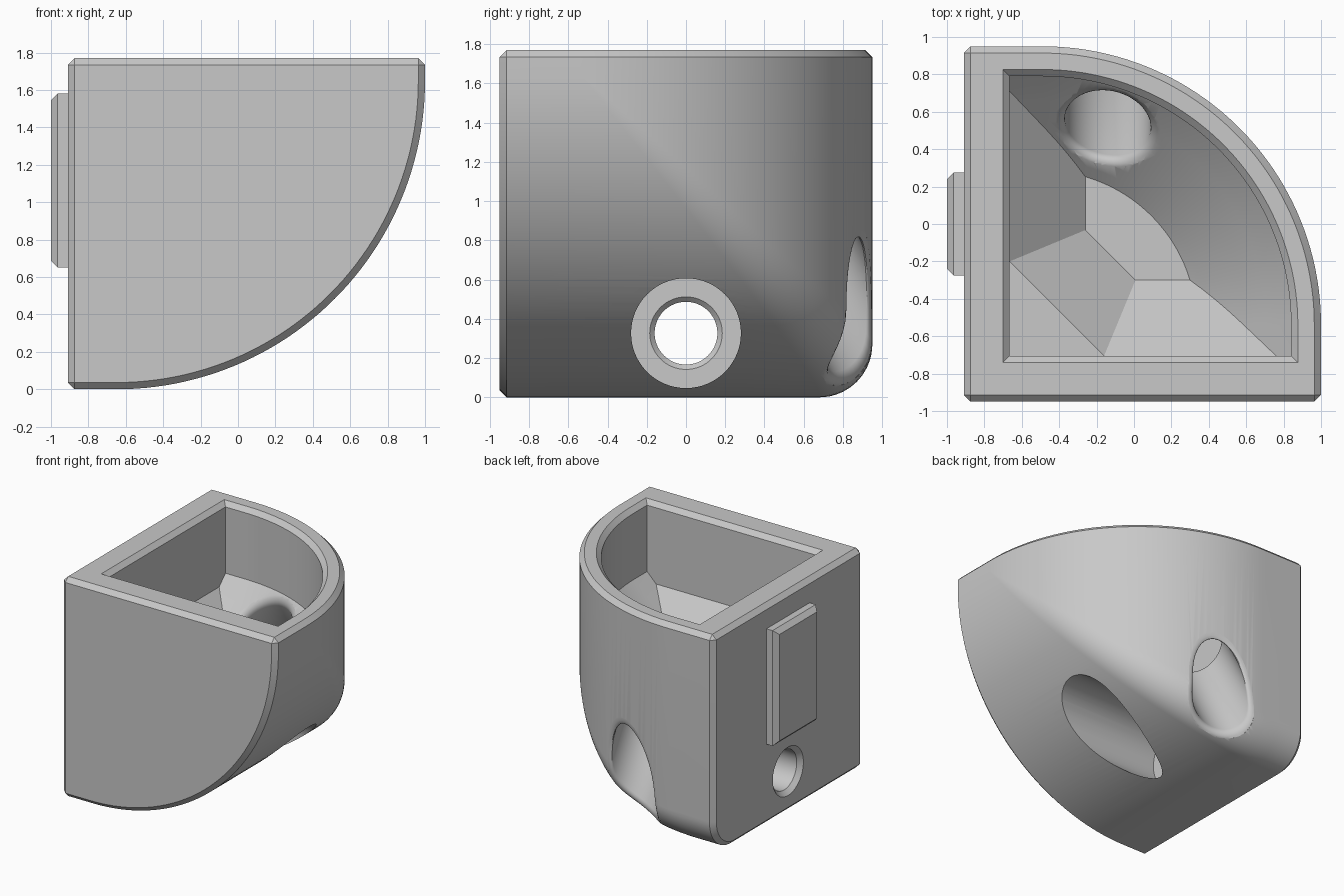
import bpy
import bmesh
from math import sin, cos, acos, asin, pi, radians, sqrt
from mathutils import Vector
from mathutils.bvhtree import BVHTree

cube = bpy.data.objects.get("Cube")
if cube:
    bpy.data.objects.remove(cube, do_unlink=True)

# Shared dimensions
LEFT, FRONT, BACK, TOP = -0.91, -0.95, 0.95, 1.77
BACK_R, BASE_R = 1.49, 1.65          # radii of the back and underside curves
CX, CY = 1 - BACK_R, BACK - BACK_R   # centre of the back curve
FILLET, CHAMFER = 0.27, 0.036

grey = bpy.data.materials.new("plain grey")
grey.use_nodes = True
grey.diffuse_color = (0.58, 0.58, 0.58, 1)
grey.node_tree.nodes["Principled BSDF"].inputs["Base Color"].default_value = grey.diffuse_color


def make_object(name, bm):
    bmesh.ops.recalc_face_normals(bm, faces=bm.faces[:])
    mesh = bpy.data.meshes.new(name)
    bm.to_mesh(mesh)
    bm.free()
    mesh.materials.append(grey)
    obj = bpy.data.objects.new(name, mesh)
    bpy.context.collection.objects.link(obj)
    return obj


def loft(rings):
    """Skin a list of equal closed rings and cap both ends."""
    bm = bmesh.new()
    rows = [[bm.verts.new(p) for p in ring] for ring in rings]
    n = len(rows[0])
    for a, b in zip(rows, rows[1:]):
        for i in range(n):
            j = (i + 1) % n
            bm.faces.new((a[i], a[j], b[j], b[i]))
    bm.faces.new(rows[0])
    bm.faces.new(rows[-1])
    bmesh.ops.remove_doubles(bm, verts=bm.verts[:], dist=1e-5)
    return bm


def activate(obj):
    bpy.ops.object.select_all(action='DESELECT')
    obj.select_set(True)
    bpy.context.view_layer.objects.active = obj


def cut(target, cutter):
    cutter.hide_render = True
    mod = target.modifiers.new("cut", 'BOOLEAN')
    mod.operation = 'DIFFERENCE'
    mod.solver = 'EXACT'
    mod.object = cutter
    activate(target)
    bpy.ops.object.modifier_apply(modifier=mod.name)
    bpy.data.objects.remove(cutter, do_unlink=True)


# Body: two crossing quarter cylinders with a rolling fillet between them
def body_ring(t):
    down = Vector((cos(t), 0, -sin(t)))
    x = 1 - BASE_R + (BASE_R - FILLET) * cos(t)
    u = acos(max(0, min(1, (x - CX) / (BACK_R - FILLET))))
    back = Vector((cos(u), sin(u), 0))
    centre = Vector((x, CY + (BACK_R - FILLET) * sin(u),
                     BASE_R - (BASE_R - FILLET) * sin(t)))
    arc = [centre + FILLET * down.lerp(back, k / 12).normalized() for k in range(13)]
    first, last = arc[0], arc[-1]
    return [Vector((first.x, FRONT, first.z))] + arc + [
        Vector((last.x, last.y, TOP)), Vector((last.x, FRONT, TOP))]


rings = [body_ring(pi / 2 * i / 48) for i in range(49)]
rings.append([Vector((LEFT, p.y, p.z)) for p in rings[-1]])
bm = loft(rings)
bmesh.ops.recalc_face_normals(bm, faces=bm.faces[:])
bmesh.ops.dissolve_limit(bm, angle_limit=radians(0.2), verts=bm.verts[:], edges=bm.edges[:])
sharp = [e for e in bm.edges if e.calc_face_angle(0) > radians(40)]
bmesh.ops.bevel(bm, geom=sharp, offset=CHAMFER, offset_type='OFFSET', segments=1,
                profile=0.5, affect='EDGES', clamp_overlap=False)
body = make_object("body", bm)


# Cavity: straight upper pocket, then a tapered hopper with a cut corner
def section(inset, radius, z, corner_cut=False):
    x0, y0 = -0.665 + inset, -0.705 + inset
    start = max(0, asin((y0 - CY) / radius))
    end = min(pi / 2, acos((x0 - CX) / radius))
    pts = [(CX + radius * cos(start), y0, z)]
    for i in range(49):
        a = start + (end - start) * i / 48
        pts.append((CX + radius * cos(a), CY + radius * sin(a), z))
    pts.append((x0, CY + radius * sin(end), z))
    if corner_cut:
        d = -0.865 + inset * sqrt(2)
        return pts + [(x0, d - x0, z), (d - y0, y0, z)]
    return pts + [(x0, y0, z)]


WALL_R, LEDGE_R, FLOOR_R = 1.33, 1.25, 0.825
LEDGE, FLOOR = 1.12, 0.72
pocket = [section(0, LEDGE_R, LEDGE), section(0, WALL_R, LEDGE + 0.08),
          section(0, WALL_R, TOP - CHAMFER), section(-0.066, WALL_R + 0.066, TOP + 0.03)]
cut(body, make_object("pocket_cutter", loft(pocket)))

hopper = []
for i in range(9):
    k = i / 8
    hopper.append(section(0.405 * (1 - k), FLOOR_R + (LEDGE_R - FLOOR_R) * k,
                          FLOOR + (LEDGE - FLOOR) * k, True))
hopper.append(section(0.02, LEDGE_R - 0.04, LEDGE + 0.1, True))
cut(body, make_object("hopper_cutter", loft(hopper)))

# Screw hole through the left wall, with a wide bore from the curved side
profile = [(-0.95, 0.235), (-0.875, 0.16), (-0.455, 0.16), (-0.43, 0.185),
           (-0.43, 0.28), (1.2, 0.28)]
screw = [[(x, r * cos(a), 0.327 + r * sin(a)) for a in (2 * pi * i / 64 for i in range(64))]
         for x, r in profile]
cut(body, make_object("screw_hole_cutter", loft(screw)))

# Slanted cable hole from the back into the cavity, with rounded rims
axis = Vector((0, -0.48, 0.877)).normalized()
side, up = Vector((1, 0, 0)), Vector((0, 0.877, 0.48)).normalized()
middle = Vector((-0.14, 0.49, 1.05))
HOLE, RIM, RIM_START = 0.23, 0.06, 0.3
tree = BVHTree.FromObject(body, bpy.context.evaluated_depsgraph_get())


def hole_ring(origin, radius):
    return [origin + radius * (cos(a) * side + sin(a) * up)
            for a in (2 * pi * i / 48 for i in range(48))]


def flare(origin, direction):
    """Flat ring in the open, then rings that round over the surface."""
    out = [hole_ring(origin, HOLE + RIM * (1 - sin(RIM_START)))]
    for i in range(6):
        a = RIM_START + (pi / 2 - RIM_START) * i / 5
        ring = []
        for p in hole_ring(origin, HOLE + RIM * (1 - sin(a))):
            hit = tree.ray_cast(p, direction)[0]
            if hit is None:
                hit = p + direction
            ring.append(hit + direction * RIM * (cos(RIM_START) - cos(a)))
        out.append(ring)
    return out


outer = flare(middle - 1.6 * axis, axis)
inner = flare(middle + 0.3 * axis, -axis)
cut(body, make_object("cable_hole_cutter", loft(outer + inner[::-1])))

# Raised key plate on the left wall
bm = bmesh.new()
bmesh.ops.create_cube(bm, size=1)
for v in bm.verts:
    v.co = Vector((-0.945 + v.co.x * 0.11, v.co.y * 0.55, 1.115 + v.co.z * 0.93))
rim = [e for e in bm.edges if all(v.co.x < -0.95 for v in e.verts)]
bmesh.ops.bevel(bm, geom=rim, offset=CHAMFER, offset_type='OFFSET', segments=1,
                profile=0.5, affect='EDGES')
make_object("key_plate", bm)

# Smooth curves, crisp chamfers
activate(body)
bpy.ops.object.shade_smooth_by_angle(angle=radians(30))
